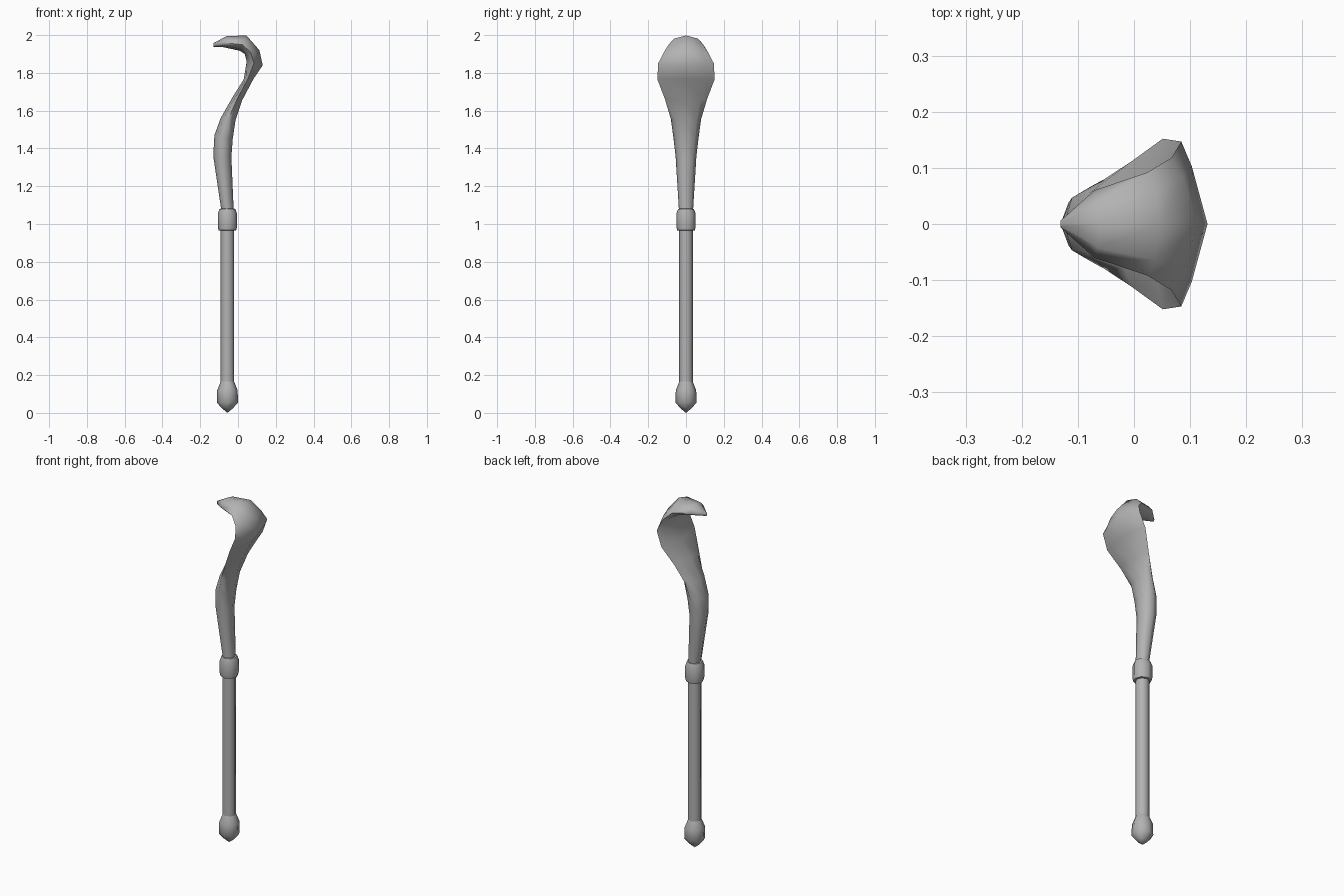
import bpy
import bmesh
import math
from mathutils import Vector

cube = bpy.data.objects.get("Cube")
if cube:
    bpy.data.objects.remove(cube, do_unlink=True)

SIDES = 8
AXIS_X = -0.056

grey = bpy.data.materials.new("stone_grey")
grey.use_nodes = True
colour = (0.45, 0.45, 0.45, 1)
grey.diffuse_color = colour
grey.node_tree.nodes["Principled BSDF"].inputs["Base Color"].default_value = colour


def loft(name, rings, sharp_angle):
    """Skin a list of equal closed rings and cap both ends."""
    bm = bmesh.new()
    loops = [[bm.verts.new(p) for p in ring] for ring in rings]
    for low, high in zip(loops, loops[1:]):
        for i in range(SIDES):
            j = (i + 1) % SIDES
            bm.faces.new((low[i], low[j], high[j], high[i]))
    bm.faces.new(loops[0])
    bm.faces.new(loops[-1])
    bmesh.ops.remove_doubles(bm, verts=bm.verts, dist=0.0005)
    bmesh.ops.recalc_face_normals(bm, faces=bm.faces)
    mesh = bpy.data.meshes.new(name)
    bm.to_mesh(mesh)
    bm.free()
    mesh.materials.append(grey)
    obj = bpy.data.objects.new(name, mesh)
    bpy.context.collection.objects.link(obj)
    bpy.ops.object.select_all(action="DESELECT")
    obj.select_set(True)
    bpy.context.view_layer.objects.active = obj
    bpy.ops.object.shade_smooth_by_angle(angle=math.radians(sharp_angle))


def turned(name, profile):
    """Round part from (radius, height) pairs about the staff axis."""
    angles = [math.tau * i / SIDES for i in range(SIDES)]
    loft(name, [[(AXIS_X + r * math.cos(a), r * math.sin(a), z) for a in angles]
                for r, z in profile], 60)


def body_ring(fx, fz, bx, bz, width, side, bulge):
    """Flattened ring between a belly point and a back point."""
    belly, back = Vector((fx, 0, fz)), Vector((bx, 0, bz))
    edge = belly.lerp(back, side)
    out = Vector((0, width, 0))

    def diagonal(end, sign):
        return edge + (end - edge) * bulge + out * (sign * 0.7)

    return [belly, diagonal(belly, 1), edge + out, diagonal(back, 1),
            back, diagonal(back, -1), edge - out, diagonal(belly, -1)]


# Straight lower staff with pommel and collar
turned("shaft", [(0.036, 0.1), (0.036, 1.0)])
turned("pommel", [(0.036, 0.165), (0.054, 0.12), (0.056, 0.055), (0.03, 0.025), (0.0, 0.0)])
turned("collar", [(0.036, 0.965), (0.047, 0.967), (0.051, 0.985), (0.051, 1.055),
                  (0.042, 1.08), (0.03, 1.082)])

# Serpent: belly x/z, back x/z, half width, side position, roundness
sections = [
    (-0.085, 1.05, -0.022, 1.05, 0.036, 0.5, 0.7),
    (-0.131, 1.36, -0.035, 1.355, 0.055, 0.5, 0.7),
    (-0.125, 1.47, -0.028, 1.45, 0.067, 0.5, 0.7),
    (-0.092, 1.56, -0.013, 1.55, 0.08, 0.5, 0.65),
    (-0.030, 1.67, 0.022, 1.655, 0.112, 0.5, 0.5),
    (0.030, 1.765, 0.083, 1.77, 0.152, 0.4, 0.45),
    (0.046, 1.86, 0.131, 1.84, 0.147, 0.45, 0.4),
    (0.036, 1.90, 0.113, 1.92, 0.118, 0.4, 0.45),
    (0.010, 1.917, 0.045, 1.998, 0.092, 0.4, 0.65),
    (-0.078, 1.936, -0.060, 1.995, 0.060, 0.4, 0.65),
    (-0.131, 1.937, -0.131, 1.957, 0.006, 0.5, 0.7),
]
loft("serpent_head_and_hood", [body_ring(*s) for s in sections], 75)
